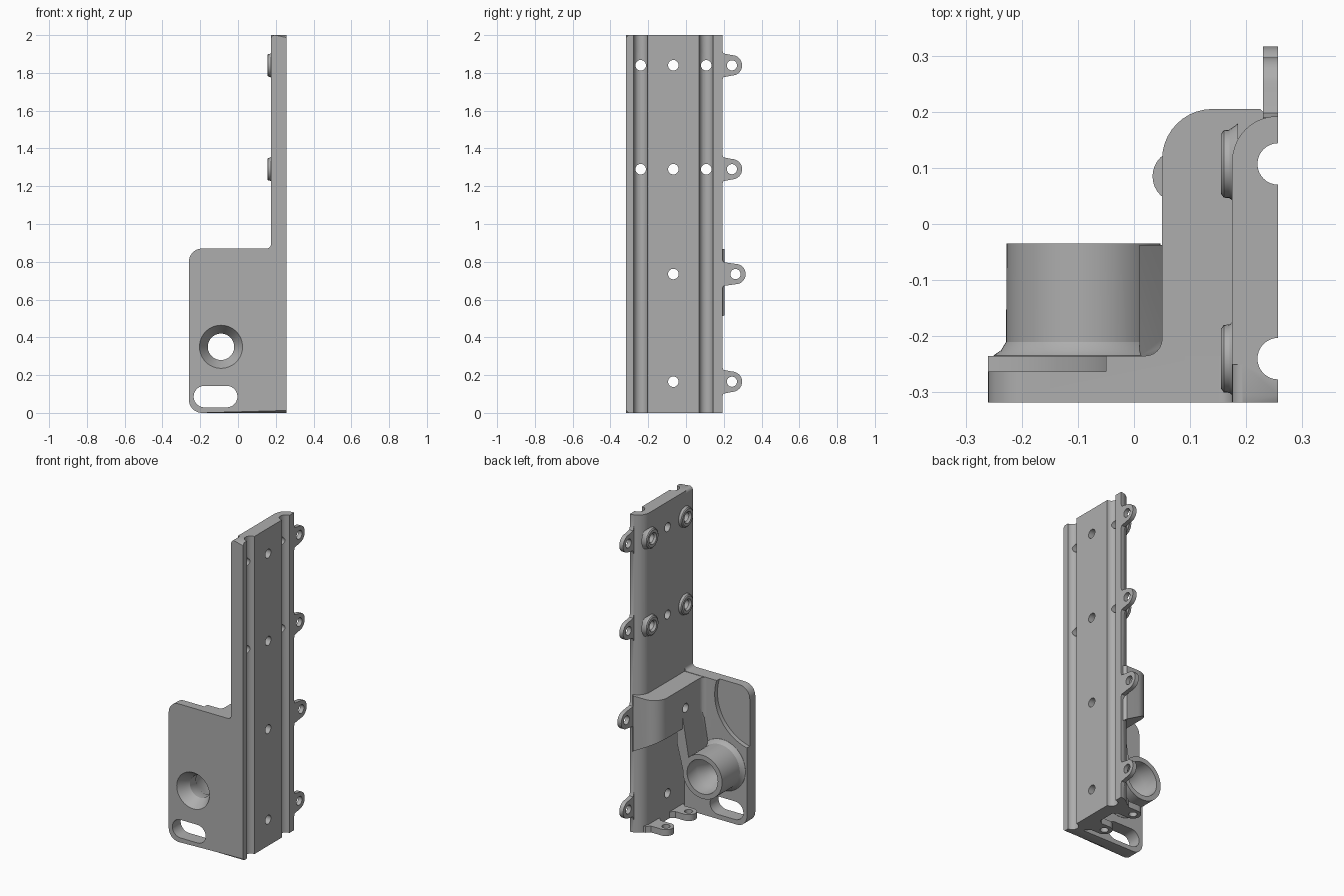
import bpy, bmesh
from math import cos, sin, radians, pi
from mathutils import Vector

if "Cube" in bpy.data.objects:
    bpy.data.objects.remove(bpy.data.objects["Cube"], do_unlink=True)

grey = bpy.data.materials.new("plain_grey")
grey.use_nodes = True
grey.diffuse_color = (0.42, 0.42, 0.42, 1)
grey.node_tree.nodes["Principled BSDF"].inputs["Base Color"].default_value = grey.diffuse_color


def place(axis, a, b, t):
    """Put profile point (a, b) at distance t along the axis."""
    return Vector({"x": (t, a, b), "y": (a, t, b), "z": (a, b, t)}[axis])


def arc(a, b, r, start, end, n=10):
    angles = [radians(start + (end - start) * i / n) for i in range(n + 1)]
    return [(a + r * cos(t), b + r * sin(t)) for t in angles]


def finish(name, bm):
    bmesh.ops.recalc_face_normals(bm, faces=bm.faces)
    mesh = bpy.data.meshes.new(name)
    bm.to_mesh(mesh)
    bm.free()
    mesh.materials.append(grey)
    ob = bpy.data.objects.new(name, mesh)
    bpy.context.collection.objects.link(ob)
    return ob


def prism(name, points, axis, lo, hi, edit=None):
    bm = bmesh.new()
    rings = [[bm.verts.new(place(axis, a, b, t)) for a, b in points] for t in (lo, hi)]
    for ring in rings:
        bm.faces.new(ring)
    for i in range(len(points)):
        j = (i + 1) % len(points)
        bm.faces.new((rings[0][i], rings[0][j], rings[1][j], rings[1][i]))
    if edit:
        edit(bm)
    return finish(name, bm)


def lathe(name, profile, axis, a, b, n=40):
    """Solid of revolution; profile is (distance along axis, radius)."""
    bm = bmesh.new()
    rings = [[bm.verts.new(place(axis, a + r * cos(2 * pi * i / n), b + r * sin(2 * pi * i / n), t))
              for i in range(n)] for t, r in profile]
    for p, q in zip(rings, rings[1:]):
        for i in range(n):
            j = (i + 1) % n
            bm.faces.new((p[i], p[j], q[j], q[i]))
    bm.faces.new(rings[0])
    bm.faces.new(rings[-1])
    return finish(name, bm)


def combine(body, tool, operation):
    mod = body.modifiers.new(operation.lower(), "BOOLEAN")
    mod.operation = operation
    mod.solver = "EXACT"
    mod.object = tool
    bpy.context.view_layer.objects.active = body
    bpy.ops.object.modifier_apply(modifier=mod.name)
    bpy.data.objects.remove(tool, do_unlink=True)


SIDE, FRONT = 0.257, -0.318
MID, LOW, HIGH = -0.067, -0.24, 0.107


# Front panel: one L-shaped outline with a chamfered front edge
def chamfer_front(bm):
    edges = [e for e in bm.edges if all(v.co.y < FRONT + 0.001 for v in e.verts)
             and not all(v.co.x > 0.25 for v in e.verts)]
    bmesh.ops.bevel(bm, geom=edges, offset=0.013, segments=1, affect="EDGES")


outline = ([(SIDE, 0)] + arc(-0.19, 0.07, 0.07, 270, 180) + arc(-0.19, 0.80, 0.07, 180, 90)
           + arc(0.15, 0.895, 0.025, 270, 360) + arc(0.195, 1.98, 0.02, 180, 90) + [(SIDE, 2)])
body = prism("bracket_body", outline, "y", FRONT, -0.235, chamfer_front)

adds, cuts = [], []

# Tall rail plate with a rounded back corner
rail = [(SIDE, -0.25), (0.175, -0.25)] + arc(0.255, 0.112, 0.08, 180, 90) + [(SIDE, 0.192)]
adds.append(prism("rail_plate", rail, "z", 0, 2))


# Thick middle block with a sloping underside
def slope_bottom(bm):
    for v in bm.verts:
        if v.co.z < 0.6:
            v.co.z += 0.55 * (0.24 - v.co.x)


block = ([(0.24, -0.25), (0.02, -0.25)] + arc(0.02, -0.205, 0.03, 270, 360, 6)
         + arc(0.14, 0.115, 0.09, 180, 90) + [(0.225, 0.205), (0.24, 0.19)])
adds.append(prism("middle_block", block, "z", 0.51, 0.868, slope_bottom))

# Round boss with a flared foot, and the web joining it to the block
adds.append(lathe("round_boss", [(-0.26, 0.16), (-0.234, 0.16), (-0.225, 0.147),
                                 (-0.21, 0.138), (-0.035, 0.137)], "y", -0.09, 0.35, 64))
adds.append(prism("boss_web", [(0.01, 0.35), (0.046, 0.35), (0.09, 0.52), (0.09, 0.7),
                               (0.052, 0.7), (0.01, 0.46)], "y", -0.25, -0.037))

# Side lugs along the back edge
for y, z in ((0.243, 1.84), (0.243, 1.29), (0.262, 0.735), (0.243, 0.165)):
    half = [(0.17, z - 0.085), (0.19, z - 0.085), (0.198, z - 0.063)]
    lug = half + arc(y, z, 0.054, -90, 90, 16) + [(a, 2 * z - b) for a, b in reversed(half)]
    adds.append(prism("side_lug", lug, "x", 0.23, SIDE))
    cuts.append(lathe("lug_hole", [(0.2, 0.027), (0.3, 0.027)], "x", y, z, 24))

# Floor lugs pointing inward at the foot
for x, y in ((0.08, 0.085), (0.09, -0.155)):
    lug = [(0.2, y + 0.07), (0.175, y + 0.07), (0.15, y + 0.047)] + arc(x, y, 0.047, 90, 270, 16)
    lug += [(0.15, y - 0.047), (0.175, y - 0.07), (0.2, y - 0.07)]
    adds.append(prism("floor_lug", lug, "z", 0, 0.04))
    cuts.append(lathe("floor_hole", [(-0.05, 0.024), (0.1, 0.024)], "z", x, y, 24))

# Screw collars on the inner face, with holes through the rail
for z in (1.84, 1.29):
    for y in (LOW, HIGH):
        adds.append(lathe("screw_collar", [(0.155, 0.053), (0.16, 0.06), (0.17, 0.061),
                                           (0.185, 0.072)], "x", y, z, 32))
        cuts.append(lathe("collar_hole", [(0.1, 0.04), (0.157, 0.036), (0.168, 0.028),
                                          (0.3, 0.028)], "x", y, z, 24))
for z in (1.84, 1.29, 0.735, 0.165):
    cuts.append(lathe("rail_hole", [(-0.02, 0.028), (0.3, 0.028)], "x", MID, z, 24))

# Rod grooves down the outer face
for y in (LOW, HIGH):
    cuts.append(lathe("rod_groove", [(-0.1, 0.037), (2.1, 0.037)], "z", SIDE, y, 32))

# Waisted bore through the boss
cuts.append(lathe("boss_bore", [(-0.33, 0.122), (-0.25, 0.07), (-0.19, 0.07), (-0.13, 0.104),
                                (0, 0.108)], "y", -0.09, 0.35, 48))

# Slot at the foot of the panel
slot = arc(-0.178, 0.086, 0.057, 90, 270, 14) + arc(-0.06, 0.086, 0.057, -90, 90, 14)
cuts.append(prism("panel_slot", slot, "y", -0.4, -0.1))

# Shallow round recess on the back of the panel
cuts.append(lathe("round_recess", [(-0.263, 0.285), (-0.1, 0.285)], "y", -0.32, 0.78, 72))

for tool in adds:
    combine(body, tool, "UNION")
for tool in cuts:
    combine(body, tool, "DIFFERENCE")

bpy.ops.object.select_all(action="DESELECT")
body.select_set(True)
bpy.context.view_layer.objects.active = body
bpy.ops.object.shade_smooth_by_angle(angle=radians(30))
